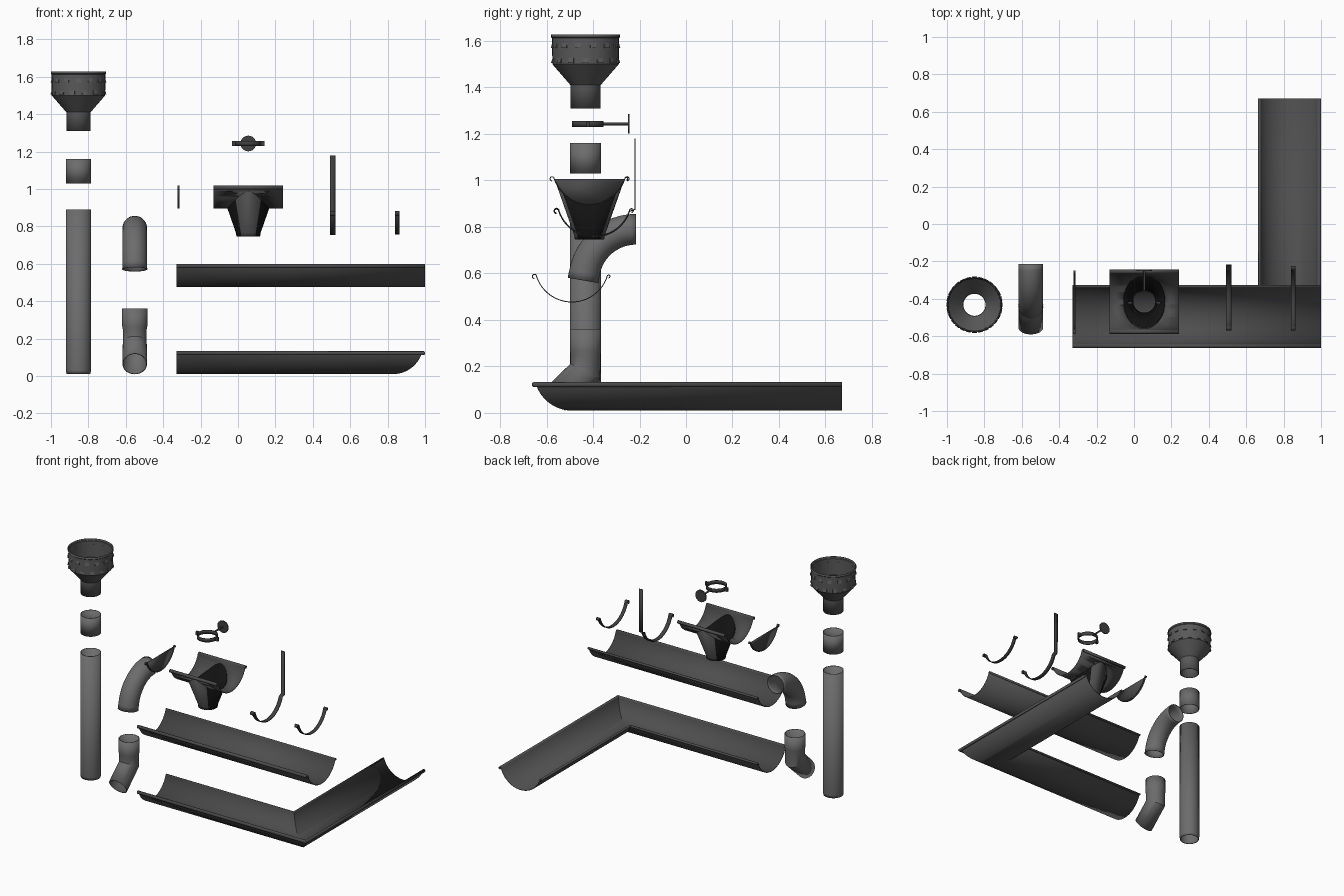
import bpy, bmesh
from math import sin, cos, pi, radians
from mathutils import Vector, Matrix

if "Cube" in bpy.data.objects:
    bpy.data.objects.remove(bpy.data.objects["Cube"])


def material(name, v):
    m = bpy.data.materials.new(name)
    m.use_nodes = True
    m.diffuse_color = (v, v, v * 1.03, 1)
    m.node_tree.nodes["Principled BSDF"].inputs["Base Color"].default_value = m.diffuse_color
    return m


PIPE = material("pipe grey", 0.15)
GUTTER = material("gutter grey", 0.075)
HOPPER = material("hopper grey", 0.1)
IRON = material("dark bracket grey", 0.05)
BLACK = material("outlet black", 0.006)


def finish(name, bm, mats, thick=0.0, offset=-1):
    me = bpy.data.meshes.new(name)
    bm.to_mesh(me)
    bm.free()
    for m in mats:
        me.materials.append(m)
    me.shade_smooth()
    me.set_sharp_from_angle(angle=radians(26))
    ob = bpy.data.objects.new(name, me)
    bpy.context.collection.objects.link(ob)
    if thick:
        s = ob.modifiers.new("thickness", "SOLIDIFY")
        s.thickness, s.offset = thick, offset
    return ob


def bridge(bm, rows, closed):
    for a, b in zip(rows, rows[1:]):
        n = len(a)
        for i in range(n if closed else n - 1):
            j = (i + 1) % n
            bm.faces.new((a[i], a[j], b[j], b[i]))


def tube(name, x, rings, mat, n=36, thick=0.005):
    """Rings are (y, z, radius, tilt in degrees, stretch), from bottom to top."""
    bm = bmesh.new()
    rows = []
    for y, z, r, tilt, stretch in rings:
        rot = Matrix.Rotation(radians(tilt), 3, "X")
        rows.append([bm.verts.new(Vector((x, y, z)) + rot @ Vector(
            (r * cos(2 * pi * i / n), r * stretch * sin(2 * pi * i / n), 0)))
            for i in range(n)])
    bridge(bm, rows, True)
    return finish(name, bm, [mat], thick)


def lathe(name, x, y, profile, mat):
    return tube(name, x, [(y, z, r, 0, 1) for r, z in profile], mat)


ARC_R = 0.16
ARC_T = radians(71.8)


def arc_z(o):
    return ARC_R - (max(ARC_R ** 2 - o ** 2, 0)) ** 0.5


def trough(base, front=0.009, back=0.006):
    """Half-round section with rolled edges; the front edge is positive."""
    pts = [(ARC_R * sin(t), base + ARC_R * (1 - cos(t)))
           for t in (ARC_T * (i / 12 - 1) for i in range(25))]
    fx, fz = pts[-1]

    def roll(r, s):
        return [(s * (fx + r - r * cos(a)), fz + r * sin(a))
                for a in (1.5 * pi * i / 14 for i in range(1, 15))]
    return (roll(back, -1)[::-1] if back else []) + pts + roll(front, 1)


def sweep(name, path, profile, mat, thick=0.004):
    """Sweep a section along a flat path with mitred corners."""
    bm = bmesh.new()
    path = [Vector(p) for p in path]
    rights = [Vector((d.y, -d.x)) for d in
              ((b - a).normalized() for a, b in zip(path, path[1:]))]
    rows = []
    for i, p in enumerate(path):
        a, b = rights[max(i - 1, 0)], rights[min(i, len(rights) - 1)]
        m = (a + b) / (1 + a.dot(b))
        rows.append([bm.verts.new((p.x + m.x * o, p.y + m.y * o, z)) for o, z in profile])
    bridge(bm, rows, False)
    return finish(name, bm, [mat], thick, 0)


def box(bm, center, size, rot=0):
    bmesh.ops.create_cube(bm, size=1, matrix=Matrix.Translation(center)
                          @ Matrix.Rotation(rot, 4, "Z") @ Matrix.Diagonal((*size, 1)))


# Downpipe, coupler and leaf hopper
PX, PY = -0.853, -0.432
lathe("downpipe", PX, PY, [(0.064, 0.01), (0.067, 0.03), (0.067, 0.89)], PIPE)
lathe("pipe_coupler", PX, PY, [(0.067, 1.03), (0.067, 1.16)], PIPE)
lathe("leaf_hopper", PX, PY, [(0.065, 1.31), (0.065, 1.41), (0.143, 1.5), (0.144, 1.612),
                              (0.148, 1.616), (0.148, 1.628)], HOPPER)
bm = bmesh.new()
for row, z in enumerate((1.515, 1.58)):
    for i in range(14):
        a = 2 * pi * (i + row / 2) / 14
        box(bm, (PX + 0.144 * cos(a), PY + 0.144 * sin(a), z), (0.012, 0.026, 0.022), a)
for v in bm.verts:  # taper the louvres to a wedge
    if (v.co.z - 1.515) % 0.065 < 0.03:
        d = Vector((v.co.x - PX, v.co.y - PY))
        if d.length > 0.147:
            v.co.xy = Vector((PX, PY)) + d * 0.955
finish("hopper_louvres", bm, [HOPPER])

# Elbows
EX = -0.552
tube("lower_elbow", EX, [(-0.555, 0.065, 0.066, -58, 1), (-0.433, 0.178, 0.064, -28, 1.13),
                         (PY, 0.25, 0.064, 0, 1), (PY, 0.265, 0.067, 0, 1),
                         (PY, 0.36, 0.067, 0, 1)], PIPE)
bend = [(-0.443, 0.57, 0.067, -10, 1)]
for i in range(13):
    t = 10 + 80 * i / 12
    bend.append((-0.215 - 0.225 * cos(radians(t)), 0.565 + 0.225 * sin(radians(t)), 0.066, -t, 1))
tube("upper_elbow", EX, bend, PIPE)

# Straight gutter and mitred corner gutter
GY, GX = -0.491, 0.829
sweep("straight_gutter", [(-0.33, GY), (1.0, GY)], trough(0.477), GUTTER)
sweep("corner_gutter", [(-0.33, GY), (GX, GY), (GX, 0.67)], trough(0.012), GUTTER)

# Outlet: short trough with a hole and a tapering spout
OX, OY, OZ = 0.055, -0.415, 0.897
RX, RY = 0.112, 0.145
outlet = sweep("outlet_trough", [(-0.13, OY), (0.24, OY)], trough(OZ, 0.009, 0.009), GUTTER)
bm = bmesh.new()
bmesh.ops.create_cone(bm, cap_ends=True, segments=48, radius1=1, radius2=1, depth=0.4,
                      matrix=Matrix.Translation((OX, OY, OZ)) @ Matrix.Diagonal((RX, RY, 1, 1)))
cutter = finish("outlet_hole_cutter", bm, [BLACK])
cutter.hide_render = True
cutter.display_type = "WIRE"
cutter.hide_set(True)
hole = outlet.modifiers.new("hole", "BOOLEAN")
hole.operation, hole.object, hole.solver = "DIFFERENCE", cutter, "EXACT"

bm = bmesh.new()
angles = [2 * pi * i / 48 for i in range(48)]
rows = [[bm.verts.new((OX + r * cos(a), OY + r * sin(a), z)) for a in angles]
        for r, z in ((0.063, 0.745), (0.066, 0.765))]
rows.append([bm.verts.new((OX + RX * cos(a), OY + RY * sin(a), OZ + arc_z(RY * sin(a))))
             for a in angles])
bridge(bm, rows, True)
bm.normal_update()
for f in bm.faces:
    f.material_index = 1 if abs(f.normal.x) > 0.55 else 0
spout = finish("outlet_spout", bm, [GUTTER, BLACK, BLACK], 0.004)
spout.modifiers["thickness"].material_offset = 1

# End cap: flat plate with a shallow rim
sweep("end_cap_rim", [(-0.324, OY), (-0.313, OY)], trough(OZ, 0.009, 0.006), GUTTER)
bm = bmesh.new()
bm.faces.new([bm.verts.new((-0.321, OY - o, z)) for o, z in trough(OZ)[14:39]])
finish("end_cap_plate", bm, [GUTTER], 0.004, 0)

# Gutter brackets
BY = -0.395
strap = [(-0.175, 1.18), (-0.175, 0.875)] + trough(0.757, 0.01, 0)
sweep("strap_bracket", [(0.492, BY), (0.52, BY)], strap, IRON, 0.005)
sweep("hook_bracket", [(0.84, BY), (0.864, BY)], trough(0.76, 0.01, 0.008), IRON, 0.005)

# Pipe clamp: band with ears, rod and wall disc
CY, CZ = -0.422, 1.243
lathe("clamp_band", OX, CY, [(0.068, CZ - 0.013), (0.068, CZ + 0.013)], IRON)
bm = bmesh.new()
for s in (-1, 1):
    box(bm, (OX + s * 0.077, CY, CZ), (0.02, 0.014, 0.026))
finish("clamp_ears", bm, [IRON])
for name, r, depth, y in (("clamp_rod", 0.006, 0.11, -0.302), ("clamp_wall_disc", 0.042, 0.008, -0.246)):
    bm = bmesh.new()
    bmesh.ops.create_cone(bm, cap_ends=True, segments=24, radius1=r, radius2=r, depth=depth,
                          matrix=Matrix.Translation((OX, y, CZ)) @ Matrix.Rotation(pi / 2, 4, "X"))
    finish(name, bm, [IRON])
